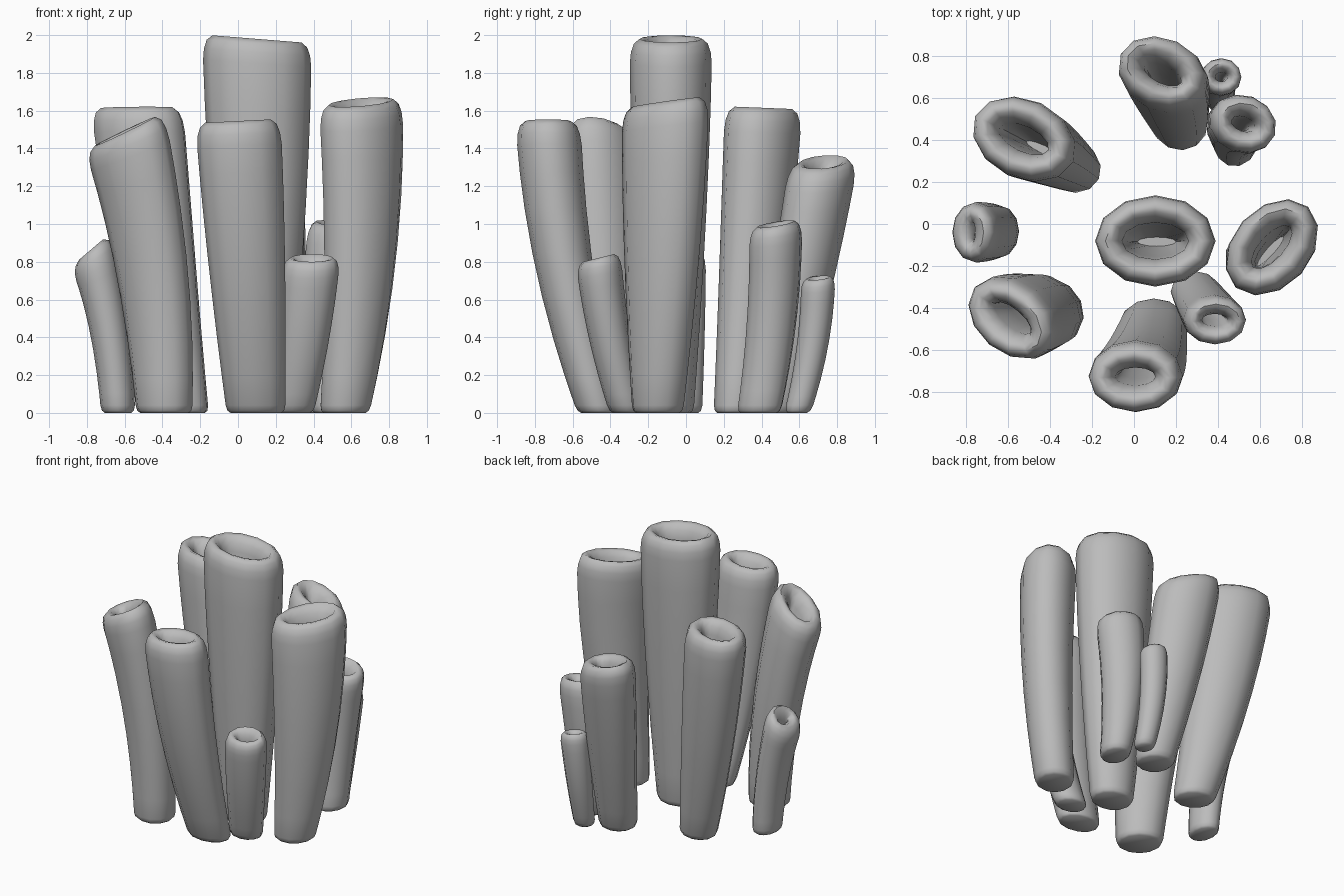
import bpy, bmesh, math
from mathutils import Vector

cube = bpy.data.objects.get("Cube")
if cube:
    bpy.data.objects.remove(cube, do_unlink=True)

grey = bpy.data.materials.new("soft grey")
grey.use_nodes = True
COLOUR = (0.5, 0.5, 0.5, 1)
grey.diffuse_color = COLOUR
grey.node_tree.nodes["Principled BSDF"].inputs["Base Color"].default_value = COLOUR
SIDES = 12


def tube(name, base, base_r, top, top_r, height, angle=0, tilt=(0, 0), bow=(0, 0)):
    """Hollow tube flaring from base to a rounded, tilted rim of even thickness."""
    base, top, bow = Vector(base), Vector(top), Vector(bow)
    turn = math.radians(angle)
    wall = min(0.13, 0.75 * top_r[1])
    k = wall / 0.13                     # rim roundness follows wall thickness
    # (z, inset): bottom edge, outer wall, rounded rim, deep narrowing hollow
    rings = [(0, 0.02), (0.012, 0.006), (0.04, 0)]
    rings += [(height * f, 0) for f in (0.12, 0.25, 0.4, 0.55, 0.7, 0.82)]
    rings += [(height - d * k, wall * s) for d, s in (
        (0.13, 0), (0.07, 0.05), (0.025, 0.17), (0, 0.4), (0.008, 0.62), (0.045, 0.86), (0.1, 1))]
    # Inset needed for the hollow to close almost to a slit
    rings += [(height - 0.35 * k, wall * 1.1), (height - 0.8 * k, top_r[1] * 0.9)]
    bm = bmesh.new()
    loops = []
    for n, (z, inset) in enumerate(rings):
        t = z / height
        flare = 1 if n > 11 else 1 - (1 - t) ** 1.6     # hollow keeps the mouth's size
        centre = base.lerp(top, t) + bow * 4 * t * (1 - t)
        rx, ry = (b + (a - b) * flare - inset for a, b in zip(top_r, base_r))
        loop = []
        for i in range(SIDES):
            a = math.tau * i / SIDES
            u, v = rx * math.cos(a), ry * math.sin(a)
            dx = u * math.cos(turn) - v * math.sin(turn)
            dy = u * math.sin(turn) + v * math.cos(turn)
            dz = t ** 3 * (tilt[0] * dx + tilt[1] * dy)
            loop.append(bm.verts.new((centre.x + dx, centre.y + dy, z + dz)))
        loops.append(loop)
    for lo, hi in zip(loops, loops[1:]):
        for i in range(SIDES):
            j = (i + 1) % SIDES
            bm.faces.new((lo[i], lo[j], hi[j], hi[i]))
    bm.faces.new(loops[0][::-1])
    bm.faces.new(loops[-1])
    mesh = bpy.data.meshes.new(name)
    bm.to_mesh(mesh)
    bm.free()
    mesh.materials.append(grey)
    obj = bpy.data.objects.new(name, mesh)
    bpy.context.collection.objects.link(obj)
    bpy.ops.object.select_all(action='DESELECT')
    obj.select_set(True)
    bpy.context.view_layer.objects.active = obj
    bpy.ops.object.shade_smooth_by_angle(angle=math.radians(60))


# Large tubes
tube("centre_tube", (.12, -.09), (.15, .13), (.1, -.08), (.288, .218), 1.98, tilt=(-.08, 0))
tube("back_tube", (.22, .47), (.13, .125), (.13, .728), (.225, .172), 1.328, -25, (-.22, 0), (0, .01))
tube("back_left_tube", (-.29, .27), (.14, .12), (-.535, .41), (.258, .19), 1.615, -25, (0, -.04), (-.02, .015))
tube("front_left_tube", (-.39, -.41), (.155, .14), (-.6, -.455), (.235, .168), 1.49, -40, (.5, .05), (.04, .02))
tube("right_tube", (.565, -.15), (.14, .13), (.65, -.107), (.26, .187), 1.645, 48, (.03, .13), (.04, 0))
tube("front_tube", (.095, -.46), (.155, .115), (0, -.73), (.225, .172), 1.545, 0, (.05, 0), (0, -.05))

# Small tubes with nearly closed mouths
tube("left_small_tube", (-.635, -.035), (.09, .12), (-.778, -.04), (.107, .145), .865, 0, (.85, 0), (.025, 0))
tube("front_small_tube", (.285, -.31), (.115, .095), (.39, -.463), (.15, .118), .82, 0, (0, .25), (.01, -.02))
tube("back_right_tube", (.49, .385), (.1, .12), (.53, .475), (.162, .138), 1.0, -20, (-.1, .15), (-.025, .025))
tube("back_right_small_tube", (.41, .59), (.07, .07), (.42, .7), (.097, .09), .715, 0, (-.15, .1), (-.015, .025))
